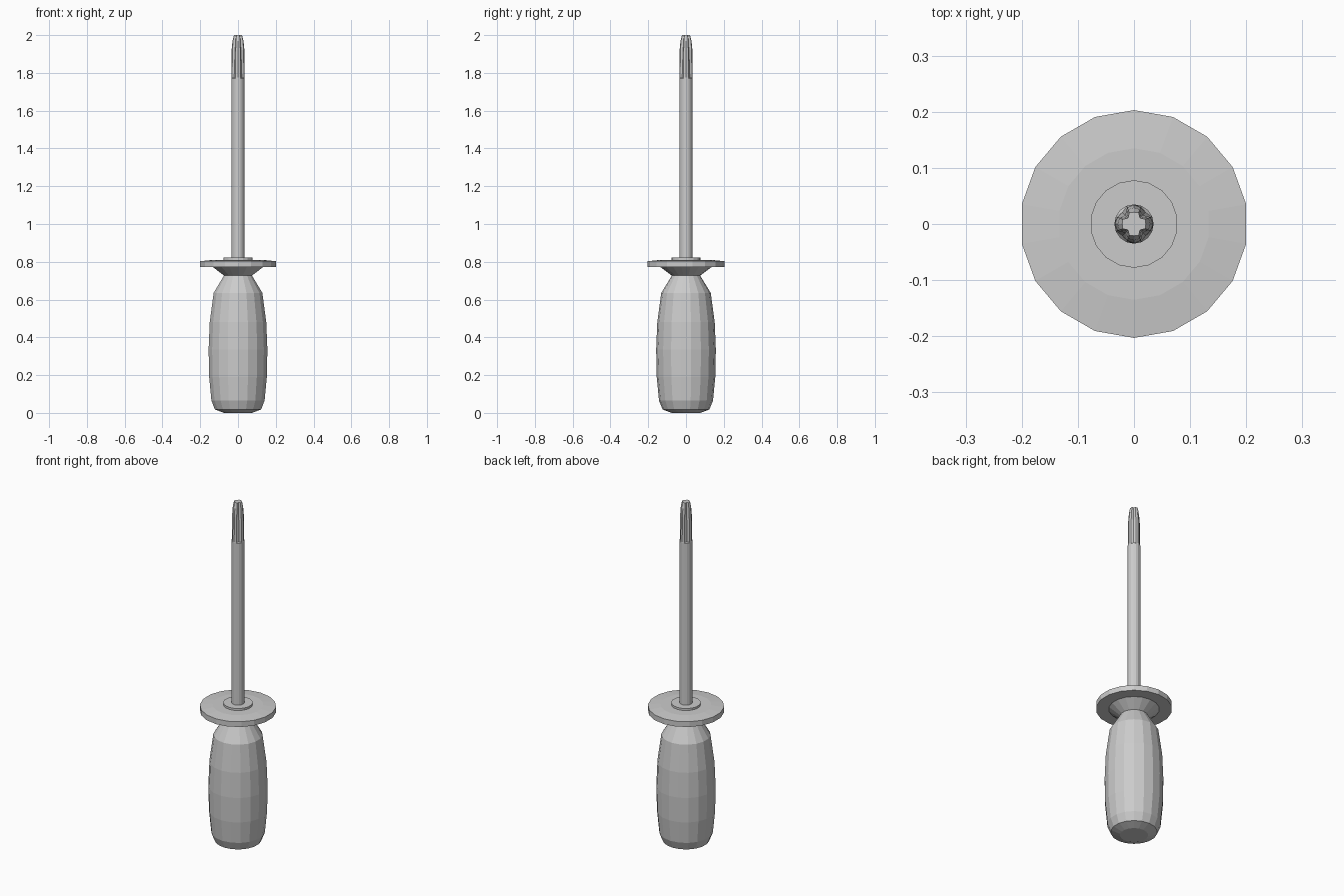
import bpy, bmesh, math

if "Cube" in bpy.data.objects:
    bpy.data.objects.remove(bpy.data.objects["Cube"])

grey = bpy.data.materials.new("plain grey")
grey.diffuse_color = (0.6, 0.6, 0.6, 1)
grey.use_nodes = True
grey.node_tree.nodes["Principled BSDF"].inputs["Base Color"].default_value = grey.diffuse_color


def make_object(name, rings):
    """Skin a stack of equal-length rings of points and cap both ends."""
    bm = bmesh.new()
    vs = [[bm.verts.new(p) for p in ring] for ring in rings]
    n = len(vs[0])
    for a, b in zip(vs, vs[1:]):
        for i in range(n):
            j = (i + 1) % n
            bm.faces.new((a[i], a[j], b[j], b[i]))
    bm.faces.new(vs[0][::-1])
    bm.faces.new(vs[-1])
    bmesh.ops.recalc_face_normals(bm, faces=bm.faces)
    mesh = bpy.data.meshes.new(name)
    bm.to_mesh(mesh)
    bm.free()
    mesh.materials.append(grey)
    ob = bpy.data.objects.new(name, mesh)
    bpy.context.collection.objects.link(ob)
    return ob


def circle(z, radii, n):
    """Ring starting at +y; the radii repeat around the ring."""
    return [(radii[i % len(radii)] * math.cos(math.pi / 2 + math.tau * i / n),
             radii[i % len(radii)] * math.sin(math.pi / 2 + math.tau * i / n), z)
            for i in range(n)]


def lathe(name, profile, n=18):
    return make_object(name, [circle(z, [r], n) for r, z in profile])


# Barrel grip with flared collar, round guard and raised hub
lathe("handle", [
    (0.075, 0.0), (0.124, 0.018), (0.143, 0.065), (0.155, 0.19),
    (0.158, 0.335), (0.152, 0.48), (0.131, 0.635), (0.075, 0.727),
    (0.135, 0.772), (0.203, 0.772), (0.203, 0.803), (0.135, 0.81),
    (0.078, 0.81), (0.078, 0.822), (0.03, 0.822)])

# Shaft with cross tip: four flutes on the diagonals
# each section: z, arm radius, arm shoulder radius, flute radius
sections = [(0.80, 0.035, 0.035, 0.035), (1.77, 0.035, 0.035, 0.035),
            (1.775, 0.035, 0.034, 0.029), (1.92, 0.034, 0.032, 0.022),
            (1.97, 0.029, 0.028, 0.018), (2.0, 0.021, 0.022, 0.015)]
make_object("shaft", [circle(z, [a, s, f, s], 16) for z, a, s, f in sections])
